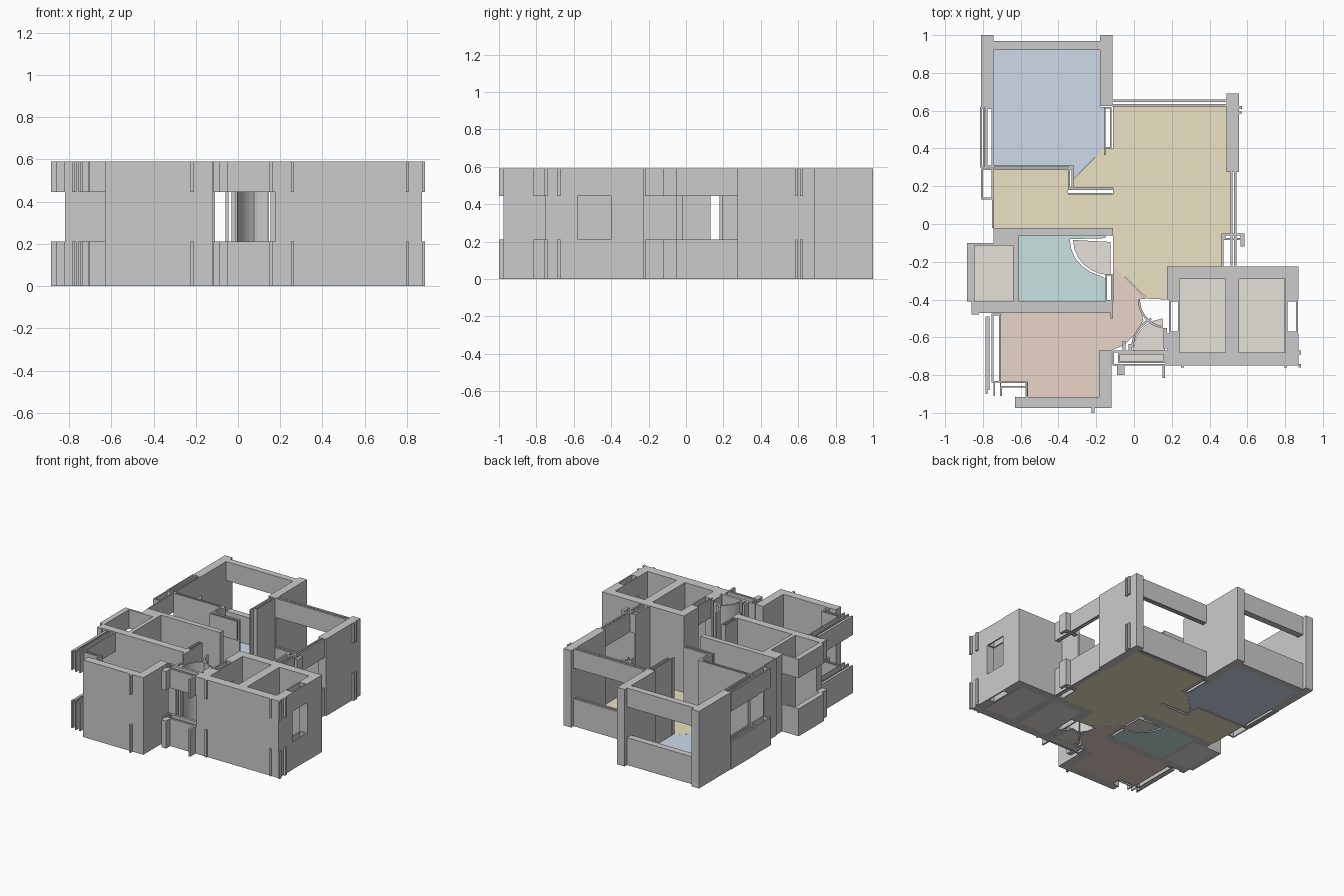
import bpy, bmesh, math

if "Cube" in bpy.data.objects:
    bpy.data.objects.remove(bpy.data.objects["Cube"])

H, SILL, HEAD = 0.59, 0.21, 0.445      # wall top, window sill, window head
FULL = [(0, H)]
BANDS = [(0, SILL), (HEAD, H)]         # below and above a window


def prism(bm, pts, z0, z1):
    """Extrude a plan outline from z0 to z1."""
    lo = [bm.verts.new((x, y, z0)) for x, y in pts]
    face = bm.faces.new(lo)
    r = bmesh.ops.extrude_face_region(bm, geom=[face])
    for v in r["geom"]:
        if isinstance(v, bmesh.types.BMVert):
            v.co.z = z1


def finish(name, bm, color=None):
    bmesh.ops.recalc_face_normals(bm, faces=bm.faces)
    me = bpy.data.meshes.new(name)
    bm.to_mesh(me)
    bm.free()
    ob = bpy.data.objects.new(name, me)
    bpy.context.collection.objects.link(ob)
    if color:
        mat = bpy.data.materials.new(name)
        mat.diffuse_color = (*color, 1)
        mat.use_nodes = True
        mat.node_tree.nodes["Principled BSDF"].inputs["Base Color"].default_value = mat.diffuse_color
        me.materials.append(mat)


def rect(x0, x1, y0, y1):
    return [(x0, y0), (x1, y0), (x1, y1), (x0, y1)]


def walls(name, rects, levels=FULL):
    """Solid wall pieces given as x0, x1, y0, y1."""
    bm = bmesh.new()
    for r in rects:
        for z in levels:
            prism(bm, rect(*r), *z)
    finish(name, bm)


def frames(name, rects, levels=BANDS, t=0.01):
    """Hollow rectangular rings, the thin-lined walls and window frames."""
    bm = bmesh.new()
    for x0, x1, y0, y1 in rects:
        for z in levels:
            for r in ((x0, x1, y0, y0 + t), (x0, x1, y1 - t, y1),
                      (x0, x0 + t, y0 + t, y1 - t), (x1 - t, x1, y0 + t, y1 - t)):
                prism(bm, rect(*r), *z)
    finish(name, bm)


def arc_wall(name, cx, cy, r, a0, a1, t=0.012, n=8):
    """Curved thin wall following a door swing."""
    ang = [math.radians(a0 + (a1 - a0) * i / n) for i in range(n + 1)]
    pts = [(cx + r * math.cos(a), cy + r * math.sin(a)) for a in ang]
    pts += [(cx + (r - t) * math.cos(a), cy + (r - t) * math.sin(a)) for a in reversed(ang)]
    bm = bmesh.new()
    prism(bm, pts, 0, H)
    finish(name, bm)


def floor(name, pts, color):
    bm = bmesh.new()
    prism(bm, pts, 0, 0.004)
    finish(name, bm, color)


# Bedroom at the back left
walls("bedroom_walls", [(-.81, -.745, .62, 1), (-.18, -.115, .625, 1)])
walls("bedroom_back_window", [(-.745, -.18, .92, .97)], BANDS)
frames("bedroom_side_windows", [(-.815, -.79, .30, .62), (-.785, -.745, .30, .62),
                                (-.81, -.745, .13, .295)])
frames("bedroom_partitions", [(-.745, -.33, .285, .312), (-.158, -.12, .40, .62)], FULL, .008)
walls("partition_return", [(-.35, -.338, .18, .312), (-.332, -.32, .18, .312),
                           (-.35, -.115, .18, .195), (-.16, -.15, .365, .40)])
walls("partition_lower_strip", [(-.35, -.115, .155, .165)], BANDS)

# Living room
walls("living_right_wall", [(.49, .555, .275, .69)])
walls("living_back_window", [(-.115, .49, .62, .635), (-.115, .49, .645, .66)], BANDS)
walls("living_right_window", [(.51, .522, -.22, .275), (.53, .542, -.22, .275)], BANDS)
walls("living_corner_wall", [(.462, .475, -.225, -.05)])
walls("living_left_wall", [(-.752, -.742, -.02, .13)])
frames("living_corner_trim", [(.475, .585, -.085, -.05), (.565, .585, -.12, -.06)])
walls("outer_spurs", [(.555, .572, .61, .625), (.555, .572, .585, .595)], BANDS)

# Bathroom and service shaft
walls("bathroom_walls", [(-.745, -.11, -.06, -.02), (-.745, -.61, -.10, -.06),
                         (-.64, -.61, -.41, -.10), (-.86, -.11, -.47, -.41)][:3]
      + [(-.82, -.11, -.47, -.41)])
frames("bathroom_door_jamb", [(-.15, -.115, -.41, -.265)], FULL, .008)
walls("shaft_window", [(-.885, -.845, -.41, -.10), (-.845, -.64, -.115, -.10),
                       (-.86, -.82, -.48, -.41)], BANDS)
walls("hall_stub", [(-.125, -.11, -.50, -.47)])

# Front left room
walls("front_room_walls", [(-.63, -.12, -.975, -.915), (-.185, -.12, -.915, -.67)])
frames("front_room_side_windows", [(-.785, -.765, -.88, -.49), (-.755, -.705, -.84, -.475)])
frames("front_room_corner_window", [(-.71, -.56, -.865, -.835), (-.575, -.56, -.915, -.835)],
       BANDS, .007)
walls("front_room_spurs", [(-.225, -.21, -1, -.975), (-.785, -.775, -.90, -.88),
                           (-.745, -.735, -.91, -.84), (-.71, -.70, -.91, -.86)], BANDS)

# Entry with window and door swings
frames("entry_window", [(-.115, .175, -.75, -.67), (-.085, .165, -.735, -.68)], BANDS, .01)
walls("entry_posts", [(-.06, -.045, -.68, -.62), (-.03, -.01, -.68, -.635),
                      (.155, .175, -.66, -.55)])
walls("entry_spurs", [(.15, .165, -.815, -.75), (-.09, -.05, -.80, -.75)], BANDS)
arc_wall("entry_door_swing", .175, -.40, .155, 180, 258)
arc_wall("closet_door_swing", .165, -.66, .18, 115, 178)

# Lift block at the front right
walls("lift_block", [(.175, .87, -.29, -.225), (.175, .87, -.75, -.68), (.485, .555, -.68, -.29)]
      + [(x, x + .067, y0, y1) for x in (.175, .803) for y0, y1 in ((-.68, -.58), (-.40, -.29))])
frames("lift_block_windows", [(.185, .242, -.58, -.40), (.803, .868, -.58, -.40)])
walls("lift_block_spurs", [(.87, .885, -.69, -.67), (.87, .885, -.76, -.74),
                           (.25, .265, -.76, -.75), (.795, .81, -.76, -.75)], BANDS)

# Floors
floor("bedroom_floor", [(-.745, .92), (-.18, .92), (-.18, .62), (-.16, .62), (-.16, .40),
                        (-.325, .235), (-.325, .30), (-.745, .30)], (.62, .71, .83))
floor("living_floor", [(-.11, .62), (.49, .62), (.49, .28), (.51, .28), (.51, -.05), (.465, -.05),
                       (.465, -.225), (.175, -.225), (.175, -.40), (.07, -.395), (-.11, -.22),
                       (-.11, -.02), (-.745, -.02), (-.745, .285), (-.35, .285), (-.35, .155),
                       (-.11, .155), (-.11, .19), (-.32, .19), (-.32, .235), (-.16, .40),
                       (-.11, .40)], (.83, .76, .55))
arc = [(-.125 + .215 * math.cos(math.radians(a)), -.08 + .20 * math.sin(math.radians(a)))
       for a in range(180, 271, 15)]
floor("bathroom_floor", [(-.61, -.06), (-.15, -.06), (-.15, -.075)] + arc[:-1]
      + [(-.15, -.29), (-.15, -.41), (-.61, -.41)], (.58, .76, .75))
floor("front_room_floor", [(-.705, -.47), (-.11, -.47), (-.11, -.22), (.065, -.395), (.02, -.40),
                           (.05, -.51), (0, -.59), (-.05, -.64), (-.12, -.67), (-.185, -.67),
                           (-.185, -.915), (-.56, -.915), (-.56, -.835), (-.705, -.835)],
      (.82, .66, .58))
BROWN = (.78, .75, .70)
floor("shaft_floor", rect(-.845, -.64, -.41, -.10), BROWN)
floor("bath_door_floor", [(-.125, -.095)] + [(x * .92 - .010, y * .93 - .01) for x, y in arc], BROWN)
floor("lift_floor_left", rect(.24, .485, -.68, -.29), BROWN)
floor("lift_floor_right", rect(.555, .80, -.68, -.29), BROWN)
floor("entry_floor", rect(-.075, .155, -.725, -.69), BROWN)
floor("closet_floor", [(.165, -.67)] + [(.165 + .17 * math.cos(math.radians(a)),
                                         -.67 + .17 * math.sin(math.radians(a)))
                                        for a in range(95, 181, 17)], BROWN)
